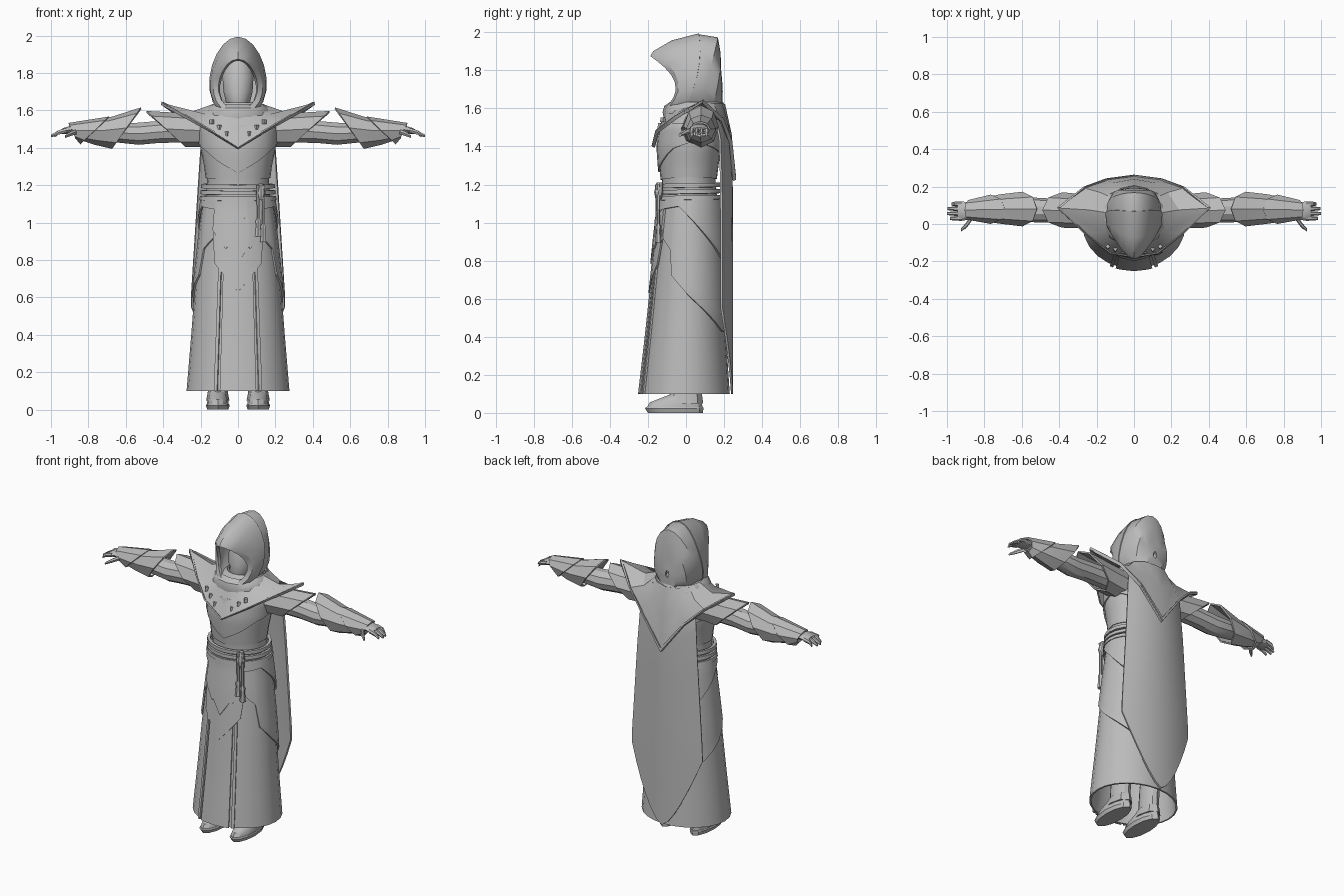
import bpy, bmesh, math
from mathutils import Vector

grey = bpy.data.materials.new("cloth_grey")
grey.diffuse_color = (0.5, 0.5, 0.5, 1)


def make(name, rings, closed=True, cap=False, mirror=False, thick=0):
    """Skin a list of point rings into one object."""
    bm = bmesh.new()
    rows = [[bm.verts.new(p) for p in r] for r in rings]
    n = len(rows[0])
    for a, b in zip(rows, rows[1:]):
        for i in range(n if closed else n - 1):
            j = (i + 1) % n
            bm.faces.new((a[i], a[j], b[j], b[i]))
    if cap:
        bm.faces.new(rows[0])
        bm.faces.new(rows[-1])
    bmesh.ops.recalc_face_normals(bm, faces=bm.faces)
    me = bpy.data.meshes.new(name)
    bm.to_mesh(me)
    bm.free()
    me.materials.append(grey)
    ob = bpy.data.objects.new(name, me)
    bpy.context.collection.objects.link(ob)
    if mirror:
        ob.modifiers.new("mirror", 'MIRROR').merge_threshold = 0.0005
    if thick:
        s = ob.modifiers.new("cloth", 'SOLIDIFY')
        s.thickness, s.offset = thick, 0
    return ob


def interp(keys, t):
    """Linear interpolation in (t, value...) rows."""
    if t <= keys[0][0]:
        return keys[0][1:]
    for a, b in zip(keys, keys[1:]):
        if t <= b[0]:
            f = (t - a[0]) / (b[0] - a[0])
            return [u + (v - u) * f for u, v in zip(a[1:], b[1:])]
    return keys[-1][1:]


# body outline: z, half width, front y, back y
BODY = [(.10, .27, -.235, .225), (.4, .245, -.2, .205), (.7, .222, -.168, .192),
        (.95, .195, -.142, .178), (1.08, .178, -.125, .168), (1.16, .165, -.12, .155),
        (1.22, .16, -.122, .15), (1.3, .17, -.13, .16), (1.4, .19, -.137, .175),
        (1.5, .195, -.125, .175), (1.58, .165, -.09, .165), (1.64, .09, -.04, .14)]


def on_body(deg, z, off):
    hx, yf, yb = interp(BODY, z)
    a = math.radians(deg)
    return ((hx + off) * math.sin(a), (yf + yb) / 2 - ((yb - yf) / 2 + off) * math.cos(a), z)


def layer(name, top, bottom, off, a0=0, a1=180, thick=.01, rows=8):
    """Cloth layer lying on the body; edges are (angle, z) keys, angle 0 is the front."""
    angs = sorted({a0, a1} | {k[0] for k in top + bottom if a0 < k[0] < a1}
                  | {a for a in range(0, 181, 15) if a0 < a < a1})
    rings = []
    for r in range(rows + 1):
        f = r / rows
        rings.append([on_body(a, interp(bottom, a)[0] * (1 - f) + interp(top, a)[0] * f, off)
                      for a in angs])
    return make(name, rings, closed=False, mirror=True, thick=thick)


# robe and its layers
layer("robe", [(0, 1.64)], [(0, .10)], 0, rows=22)
layer("front_panel", [(0, .75)], [(0, .10)], .012, 0, 20)
layer("panel_border", [(0, .95)], [(0, .10)], .012, 23, 27)
layer("overskirt", [(0, 1.1)], [(20, .97), (28, .95), (57, .86), (63, .72), (90, .62),
                               (150, .43), (180, .42)], .011, 20, 180)
layer("lower_tabard", [(0, 1.1)], [(0, .63), (32, .78), (38, .92)], .017, 0, 38)
layer("upper_tabard", [(0, 1.1)], [(0, .785), (14, .87), (17, .86), (38, .96)], .024, 0, 38)
layer("peplum", [(0, 1.14)], [(0, 1.0), (12, 1.03), (35, 1.07), (70, 1.085), (95, 1.01),
                             (160, .78), (180, .76)], .025)
layer("bodice", [(0, 1.5)], [(0, 1.225), (90, 1.24), (180, 1.23)], .006)
layer("chest_wrap", [(0, 1.52)], [(0, 1.265), (30, 1.32), (60, 1.39), (100, 1.43), (180, 1.35)], .014)
for i, z in enumerate((1.115, 1.147, 1.18)):
    layer(f"sash_{i + 1}", [(0, z + .022), (180, z + .03)], [(0, z), (180, z + .008)], .026,
          thick=.018, rows=2)


def column(name, rows, cx=0, sides=12, **kw):
    """Vertical loft from (z, half width, front y, back y)."""
    t = [2 * math.pi * i / sides for i in range(sides)]
    return make(name, [[(cx + hx * math.sin(a), (f + b) / 2 - (b - f) / 2 * math.cos(a), z)
                        for a in t] for z, hx, f, b in rows], **kw)


# sash cords with tassels
for x, y, z in ((.135, -.145, .97), (.108, -.152, 1.0)):
    column("sash_cord", [(z, .008, y - .008, y + .008), (1.2, .01, y - .01, y + .01)], x, 6, cap=True)
    column("tassel", [(z - .075, .019, y - .017, y + .017), (z - .015, .014, y - .013, y + .013),
                      (z + .01, .016, y - .015, y + .015), (z + .025, .007, y - .007, y + .007)],
           x, 6, cap=True)
column("sash_knot", [(1.12, .012, -.16, -.13), (1.16, .026, -.168, -.12), (1.21, .012, -.155, -.12)],
       .122, 8, cap=True)

# boots
column("boot_sole", [(0, .056, -.2, .088), (.022, .064, -.215, .092), (.03, .06, -.21, .09)],
       .108, 12, cap=True, mirror=True)
column("boot", [(.03, .058, -.205, .086), (.055, .055, -.19, .084), (.075, .05, -.14, .08),
                (.1, .047, -.075, .078), (.3, .055, -.05, .09)], .108, 12, cap=True, mirror=True)
column("boot_strap", [(.05, .062, -.12, .09), (.075, .057, -.1, .087), (.1, .053, -.085, .083)],
       .108, 8, cap=True, mirror=True)

# cloak hanging down the back, pointed at the hem
CLOAK = [(.1, .245, .242), (.6, .25, .242), (1.2, .212, .24), (1.45, .195, .232), (1.6, .15, .195)]
rings = []
for r in range(15):
    ring = []
    for i in range(7):
        u = i / 6
        zb = .1 + .45 * u ** 1.5
        z = zb + (1.6 - zb) * r / 14
        hw, y = interp(CLOAK, z)
        ring.append((u * hw, y - .055 * u * u, z))
    rings.append(ring)
make("cloak", rings, closed=False, mirror=True, thick=.012)

# pointed shoulder mantle: neck, shoulder and edge rings, front to back
NECK = [(0, -.1, 1.585), (.07, -.085, 1.595), (.12, -.02, 1.61), (.14, .06, 1.625),
        (.12, .14, 1.625), (.07, .185, 1.625), (0, .2, 1.62)]
MID = [(0, -.135, 1.5), (.09, -.115, 1.535), (.17, -.04, 1.575), (.24, .075, 1.59),
       (.18, .165, 1.565), (.11, .215, 1.52), (0, .235, 1.46)]
EDGE = [(0, -.17, 1.395), (.13, -.15, 1.475), (.26, -.05, 1.55), (.41, .085, 1.635),
        (.27, .19, 1.535), (.15, .232, 1.42), (0, .252, 1.22)]
make("mantle", [NECK, MID, EDGE], closed=False, mirror=True, thick=.012)
trim = [[Vector(e).lerp(Vector(m), f) + Vector((0, -.004 if e[1] < .08 else .004, .004))
         for m, e in zip(MID, EDGE)] for f in (0, .1)]
make("mantle_trim", trim, closed=False, mirror=True, thick=.016)
for x, y, z in ((.14, -.127, 1.54), (.1, -.14, 1.51), (.06, -.153, 1.475)):
    column("mantle_stud", [(z - .012, .012, y - .01, y + .02), (z + .012, .012, y - .006, y + .02)],
           x, 4, cap=True, mirror=True)

# hood ribs: top y z, side y, bottom y z, half width
HOOD = [(-.18, 1.87, -.05, -.1, 1.60, .095), (-.165, 1.895, -.035, -.11, 1.58, .118),
        (-.07, 1.95, 0, -.09, 1.56, .132), (.07, 1.985, .06, -.03, 1.56, .137),
        (.165, 1.97, .115, .05, 1.56, .13), (.178, 1.89, .165, .12, 1.56, .105),
        (.18, 1.81, .185, .185, 1.59, .055)]


def rib(ty, tz, my, by, bz, w, n=20):
    pts = []
    for i in range(n):
        t = 2 * math.pi * i / n
        s = (1 - math.cos(t)) / 2
        y = ty * (1 - s) * (1 - 2 * s) + my * 4 * s * (1 - s) + by * s * (2 * s - 1)
        pts.append((w * math.sin(t) * (.9 + .3 * s), y, tz + (bz - tz) * s))
    return pts


ribs = [rib(*h) for h in HOOD]
ribs.append([Vector(p).lerp(Vector((0, .19, 1.7)), .8) for p in ribs[-1]])
make("hood", ribs, thick=.008)
make("hood_brim", ribs[:4], thick=.018)
column("cowl", [(1.54, .185, -.11, .2), (1.58, .175, -.118, .205), (1.61, .16, -.11, .2),
                (1.63, .135, -.08, .19)], sides=16, thick=.01)
# shadowed head inside the hood
column("head", [(1.55, .05, -.02, .1), (1.61, .045, -.035, .1), (1.64, .065, -.045, .11),
                (1.7, .08, -.04, .13), (1.78, .085, -.03, .14), (1.85, .07, 0, .13),
                (1.89, .03, .03, .09)], sides=14, cap=True)


def limb(name, rows, sides=10, **kw):
    """Loft along x from (x, y, z, radius y, radius z, slant of the cut)."""
    t = [2 * math.pi * i / sides for i in range(sides)]
    return make(name, [[(x + sl * math.sin(a), y + ry * math.cos(a), z + rz * math.sin(a))
                        for a in t] for x, y, z, ry, rz, sl in rows], mirror=True, **kw)


# arms
limb("under_sleeve", [(.15, .065, 1.5, .07, .08, 0), (.3, .07, 1.49, .065, .065, 0),
                      (.42, .072, 1.485, .063, .062, 0), (.53, .075, 1.475, .066, .062, 0),
                      (.64, .08, 1.48, .062, .055, 0), (.87, .075, 1.49, .036, .027, 0)], cap=True)
limb("short_sleeve", [(.14, .06, 1.49, .085, .085, 0), (.26, .068, 1.495, .085, .085, .03),
                      (.385, .075, 1.5, .09, .092, .105)], 8, thick=.01)
limb("bracer", [(.595, .08, 1.505, .088, .106, -.077), (.72, .08, 1.492, .073, .07, -.05),
                (.87, .075, 1.49, .043, .034, 0)], 8, thick=.01)
limb("bracer_cuff", [(.765, .079, 1.492, .074, .07, -.075), (.885, .075, 1.49, .048, .038, .02)],
     8, thick=.01)
# hands
limb("palm", [(.85, .073, 1.492, .034, .022, 0), (.89, .07, 1.497, .048, .022, 0),
              (.93, .068, 1.49, .052, .017, 0), (.945, .068, 1.487, .048, .013, 0)], 8, cap=True)
for y, tip in ((.03, .985), (.056, 1.0), (.082, .997), (.107, .975)):
    limb("finger", [(.92, y, 1.492, .013, .014, 0), (.96, y, 1.482, .012, .013, 0),
                    (tip, y, 1.463, .008, .008, 0)], 6, cap=True)
limb("thumb", [(.86, .045, 1.487, .018, .016, 0), (.895, -.005, 1.475, .016, .014, 0),
               (.925, -.032, 1.46, .008, .008, 0)], 6, cap=True)

# bake modifiers, then smooth while keeping creases
bpy.ops.object.select_all(action='SELECT')
bpy.context.view_layer.objects.active = bpy.data.objects["robe"]
bpy.ops.object.convert(target='MESH')
bpy.ops.object.shade_smooth_by_angle(angle=math.radians(32))
